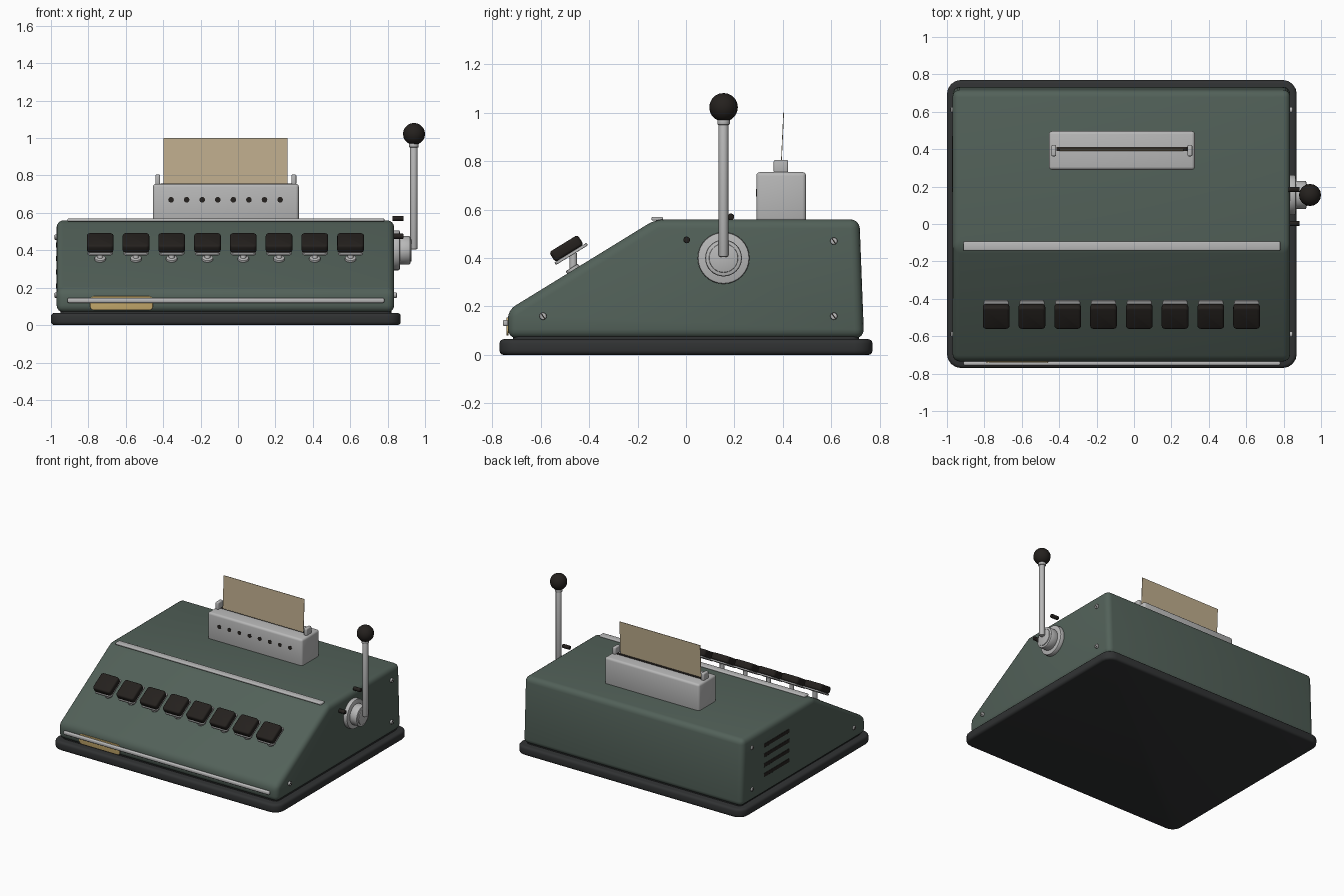
import bpy, bmesh, math
from mathutils import Matrix, Vector

cube = bpy.data.objects.get("Cube")
if cube:
    bpy.data.objects.remove(cube, do_unlink=True)


def material(name, rgb, metallic=0.0, rough=0.5):
    m = bpy.data.materials.new(name)
    m.use_nodes = True
    m.diffuse_color = (*rgb, 1)
    bsdf = next(n for n in m.node_tree.nodes if n.type == 'BSDF_PRINCIPLED')
    bsdf.inputs["Base Color"].default_value = (*rgb, 1)
    bsdf.inputs["Metallic"].default_value = metallic
    bsdf.inputs["Roughness"].default_value = rough
    return m


GREEN = material("green_enamel", (0.085, 0.12, 0.10))
RUBBER = material("dark_base", (0.03, 0.032, 0.033))
BLACK = material("black_plastic", (0.018, 0.015, 0.013))
METAL = material("light_metal", (0.48, 0.48, 0.48))
PAPER = material("tan_paper", (0.52, 0.42, 0.27))
BRASS = material("brass_plate", (0.56, 0.40, 0.15))


def finish(name, bm, mat, matrix=Matrix()):
    bmesh.ops.recalc_face_normals(bm, faces=bm.faces)
    mesh = bpy.data.meshes.new(name)
    bm.to_mesh(mesh)
    bm.free()
    mesh.materials.append(mat)
    obj = bpy.data.objects.new(name, mesh)
    obj.matrix_world = matrix
    bpy.context.collection.objects.link(obj)
    bpy.ops.object.select_all(action='DESELECT')
    obj.select_set(True)
    bpy.context.view_layer.objects.active = obj
    bpy.ops.object.shade_smooth_by_angle(angle=math.radians(35))
    return obj


def round_edges(bm, edges, width, segments=3):
    bmesh.ops.bevel(bm, geom=edges, offset=width, segments=segments,
                    profile=0.5, affect='EDGES', clamp_overlap=True)


def sharp(bm):
    return [e for e in bm.edges if e.calc_face_angle(0) > math.radians(25)]


def box(name, center, size, mat, bevel=0.0, corner=0.0, tilt=0.0):
    """Box with rounded upright corners and softened rims, tilted about x."""
    bm = bmesh.new()
    bmesh.ops.create_cube(bm, size=1)
    bmesh.ops.scale(bm, vec=size, verts=bm.verts)
    if corner:
        upright = [e for e in bm.edges
                   if abs(e.verts[0].co.z - e.verts[1].co.z) > size[2] / 2]
        round_edges(bm, upright, corner, 4)
        bmesh.ops.recalc_face_normals(bm, faces=bm.faces)
        rims = [e for e in bm.edges
                if abs(e.verts[0].co.z - e.verts[1].co.z) < 1e-5]
        round_edges(bm, rims, bevel)
    elif bevel:
        round_edges(bm, bm.edges[:], bevel)
    return finish(name, bm, mat, Matrix.Translation(center) @ Matrix.Rotation(tilt, 4, 'X'))


def rod(name, start, end, radius, mat, bevel=0.0, sides=24):
    start, end = Vector(start), Vector(end)
    axis = end - start
    bm = bmesh.new()
    bmesh.ops.create_cone(bm, cap_ends=True, segments=sides, radius1=radius,
                          radius2=radius, depth=axis.length)
    if bevel:
        rims = [e for e in bm.edges
                if abs(e.verts[0].co.z - e.verts[1].co.z) < 1e-5]
        round_edges(bm, rims, bevel, 2)
    turn = axis.to_track_quat('Z', 'Y').to_matrix().to_4x4()
    return finish(name, bm, mat, Matrix.Translation((start + end) / 2) @ turn)


# Base and sloped housing
MID = -0.065
box("base", (MID, 0, 0.0325), (1.87, 1.54, 0.065), RUBBER, 0.018, 0.075)
box("base_gasket", (MID, 0, 0.07), (1.77, 1.43, 0.03), RUBBER, 0.005, 0.03)

profile = [(-0.735, 0.068), (-0.735, 0.185), (-0.125, 0.56),
           (0.716, 0.56), (0.735, 0.068)]
bm = bmesh.new()
ring = [bm.verts.new((-0.97, y, z)) for y, z in profile]
side = bm.faces.new(ring)
grown = bmesh.ops.extrude_face_region(bm, geom=[side])["geom"]
bmesh.ops.translate(bm, vec=(1.805, 0, 0),
                    verts=[g for g in grown if isinstance(g, bmesh.types.BMVert)])
bmesh.ops.recalc_face_normals(bm, faces=bm.faces)
round_edges(bm, sharp(bm), 0.038, 4)
finish("housing", bm, GREEN)

# Trim rails and nameplate
box("upper_trim", (MID, -0.118, 0.562), (1.695, 0.048, 0.016), METAL, 0.006)
box("front_trim", (MID, -0.745, 0.132), (1.695, 0.022, 0.026), METAL, 0.008)
box("nameplate", (-0.623, -0.737, 0.117), (0.075, 0.335, 0.008), BRASS, 0.002, 0.02)
bpy.context.object.matrix_world = (
    Matrix.Translation((-0.623, -0.737, 0.117))
    @ Matrix.Rotation(math.pi / 2, 4, 'X') @ Matrix.Rotation(math.pi / 2, 4, 'Z'))

# Row of keys on the slope
SLOPE = math.atan2(0.375, 0.61)
normal = Vector((0, -math.sin(SLOPE), math.cos(SLOPE)))
for i in range(8):
    x = -0.737 + i * 0.1913
    foot = Vector((x, -0.465, 0.351))
    rod(f"key_collar_{i + 1}", foot - normal * 0.01, foot + normal * 0.012, 0.03, METAL, 0.004)
    rod(f"key_stem_{i + 1}", foot - Vector((0, 0, 0.02)),
        foot + Vector((0, 0, 0.07)), 0.016, METAL, sides=12)
    plate = Vector((x, -0.474, 0.417))
    box(f"key_plate_{i + 1}", plate, (0.135, 0.155, 0.012), METAL, 0.003, 0.015, SLOPE)
    cap = plate + normal * 0.03 + Vector((0, -0.004, -0.003))
    box(f"key_cap_{i + 1}", cap, (0.143, 0.138, 0.048), BLACK, 0.012, 0.018, SLOPE)

# Printer block with punched front, paper slot and guides
box("printer_block", (MID, 0.393, 0.652), (0.78, 0.206, 0.206), METAL, 0.016)
box("paper_slot", (MID, 0.4, 0.755), (0.70, 0.022, 0.006), BLACK, 0.001)
for i in range(8):
    x = -0.358 + i * 0.0833
    rod(f"printer_hole_{i + 1}", (x, 0.30, 0.67), (x, 0.288, 0.67), 0.015, BLACK, sides=16)
for sign, label in ((-1, "right"), (1, "left")):
    box(f"{label}_paper_guide", (MID + sign * 0.364, 0.392, 0.778),
        (0.026, 0.06, 0.054), METAL, 0.007)
box("paper", (MID - 0.002, 0.397, 0.87), (0.665, 0.003, 0.26), PAPER,
    tilt=-math.atan2(0.011, 0.24))

# Crank with hub and ball grip
Y, Z = 0.155, 0.40
rod("crank_flange", (0.82, Y, Z), (0.865, Y, Z), 0.107, METAL, 0.008, 32)
rod("crank_hub", (0.86, Y, Z), (0.922, Y, Z), 0.076, METAL, 0.008, 32)
rod("crank_axle", (0.90, Y, Z), (0.928, Y, Z), 0.06, METAL, 0.004, 32)
rod("crank_arm", (0.94, Y, 0.405), (0.94, Y, 0.98), 0.02, METAL, 0.006, 12)
rod("grip_collar", (0.94, Y, 0.95), (0.94, Y, 0.972), 0.026, METAL, 0.004, 16)
bm = bmesh.new()
bmesh.ops.create_uvsphere(bm, u_segments=16, v_segments=10, radius=0.059)
finish("crank_grip", bm, BLACK, Matrix.Translation((0.941, Y, 1.022)))
for name, y, z in (("upper_stop", 0.185, 0.57), ("front_stop", 0.003, 0.475)):
    rod(name, (0.825, y, z), (0.885, y, z), 0.014, BLACK, 0.003, 12)

# Slotted screws on both sides
for sign, label in ((-1, "right"), (1, "left")):
    face = MID + sign * 0.9025
    for i, (y, z) in enumerate(((-0.59, 0.16), (0.61, 0.16), (0.61, 0.47))):
        rod(f"{label}_screw_{i + 1}", (face - sign * 0.01, y, z),
            (face + sign * 0.012, y, z), 0.015, METAL, 0.005, 16)
        box(f"{label}_screw_slot_{i + 1}", (face + sign * 0.011, y, z),
            (0.004, 0.005, 0.024), BLACK, tilt=math.radians(35))

# Cooling vents on the side away from the crank
for i in range(4):
    box(f"vent_{i + 1}", (-0.968, 0.32, 0.21 + i * 0.073), (0.01, 0.30, 0.028), BLACK, 0.003)
